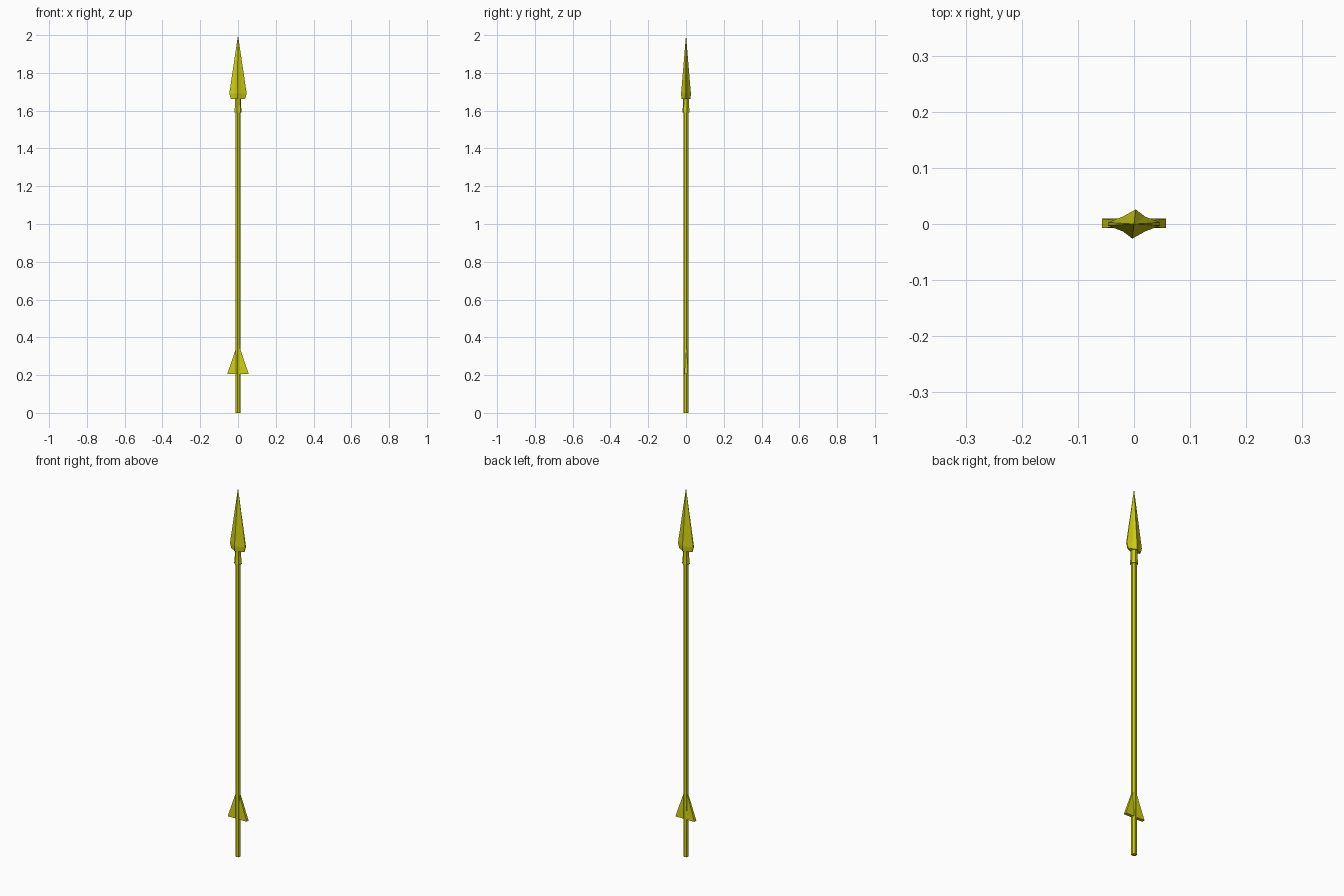
import bpy, bmesh, math

if "Cube" in bpy.data.objects:
    bpy.data.objects.remove(bpy.data.objects["Cube"])

gold = bpy.data.materials.new("yellow")
gold.diffuse_color = (0.62, 0.62, 0.006, 1)
gold.use_nodes = True
gold.node_tree.nodes["Principled BSDF"].inputs["Base Color"].default_value = gold.diffuse_color


def loft(name, rings, tip=None):
    """Skin a stack of equal-length rings, closing the top with a cap or a tip."""
    bm = bmesh.new()
    loops = [[bm.verts.new(p) for p in ring] for ring in rings]
    n = len(loops[0])
    for a, b in zip(loops, loops[1:]):
        for i in range(n):
            j = (i + 1) % n
            bm.faces.new((a[i], a[j], b[j], b[i]))
    bm.faces.new(loops[0][::-1])
    if tip:
        t = bm.verts.new(tip)
        for i in range(n):
            bm.faces.new((loops[-1][i], loops[-1][(i + 1) % n], t))
    else:
        bm.faces.new(loops[-1])
    bmesh.ops.recalc_face_normals(bm, faces=bm.faces)
    mesh = bpy.data.meshes.new(name)
    bm.to_mesh(mesh)
    bm.free()
    mesh.materials.append(gold)
    ob = bpy.data.objects.new(name, mesh)
    bpy.context.collection.objects.link(ob)
    return ob


def circle(r, z, n=6, turn=15):
    return [(r * math.cos(math.radians(turn) + math.tau * i / n),
             r * math.sin(math.radians(turn) + math.tau * i / n), z) for i in range(n)]


def blade(w, d, z):
    """Slightly hollow diamond section, with a narrow flat at each cutting edge."""
    e, mx, my = 0.003, w * 0.42, d * 0.52
    return [(w, -e, z), (w, e, z), (mx, my, z), (0.003, d, z), (-mx, my, z),
            (-w, e, z), (-w, -e, z), (-mx, -my, z), (-0.003, -d, z), (mx, -my, z)]


# Shaft
loft("shaft", [circle(0.0135, 0), circle(0.0135, 1.62)])

# Socket joining shaft and head
loft("socket", [circle(0.020, 1.59), circle(0.0165, 1.63), circle(0.0155, 1.67)])

# Spear head
loft("spear_head", [blade(0.038, 0.024, 1.662), blade(0.046, 0.026, 1.69)], tip=(0, 0, 2.0))

# Pair of tail fins
for side, label in ((-1, "left"), (1, "right")):
    rings = []
    for y in (-0.0075, 0.0095):
        rings.append([(side * 0.003, y, 0.205), (side * 0.057, y, 0.205),
                      (side * 0.011, y * 0.5, 0.34), (side * 0.003, y * 0.5, 0.34)])
    loft(label + "_tail_fin", rings)
